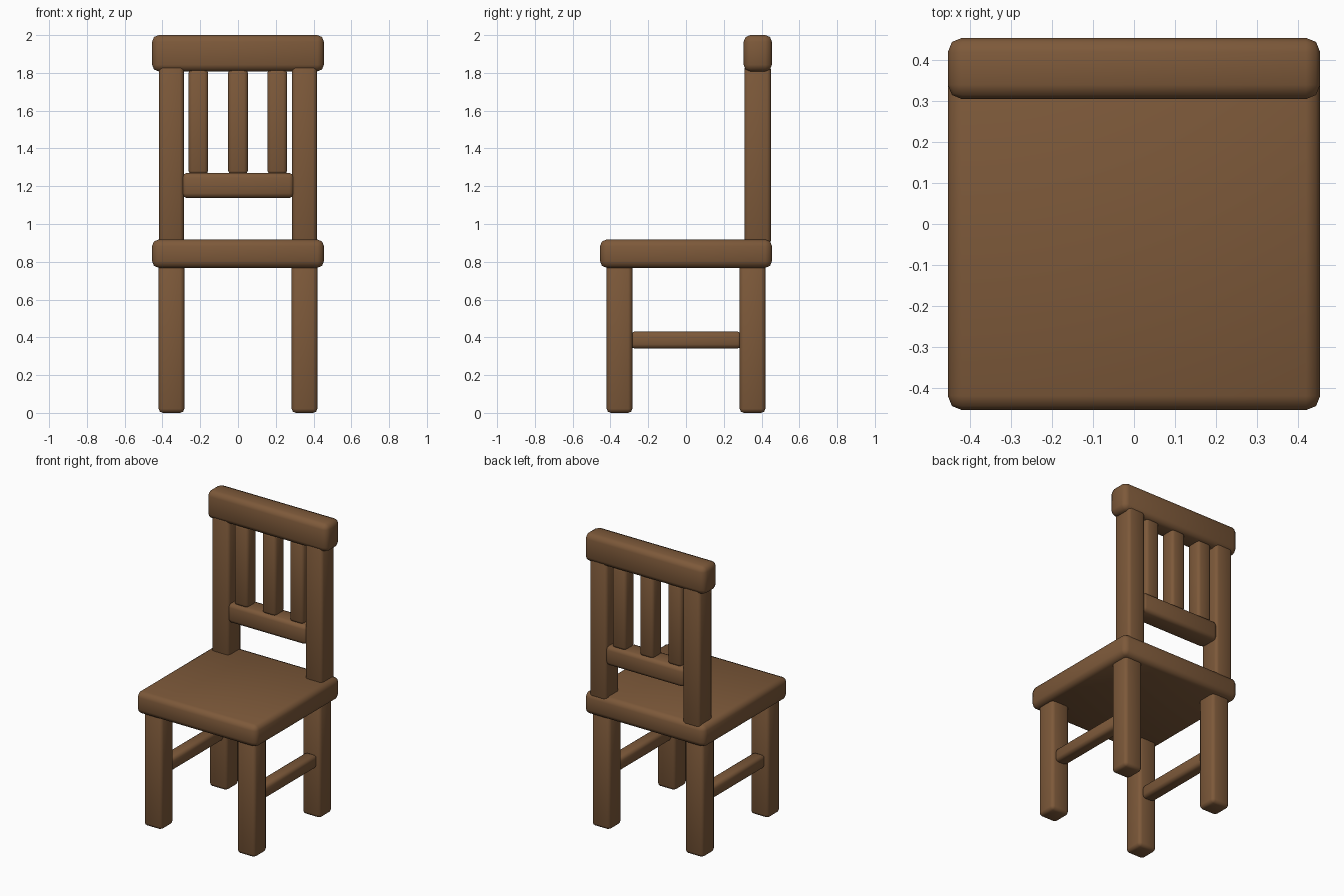
import bpy

if "Cube" in bpy.data.objects:
    bpy.data.objects.remove(bpy.data.objects["Cube"])

wood = bpy.data.materials.new("brown wood")
wood.diffuse_color = (0.205, 0.100, 0.042, 1.0)
wood.use_nodes = True
wood.node_tree.nodes["Principled BSDF"].inputs["Base Color"].default_value = wood.diffuse_color


def block(name, x, y, z, bevel):
    """Softly bevelled box from (min, max) ranges on each axis."""
    bpy.ops.mesh.primitive_cube_add(
        size=1, location=[(r[0] + r[1]) / 2 for r in (x, y, z)])
    ob = bpy.context.object
    ob.name = name
    ob.scale = [r[1] - r[0] for r in (x, y, z)]
    bpy.ops.object.transform_apply(location=False, rotation=False, scale=True)
    mod = ob.modifiers.new("soft edges", "BEVEL")
    mod.width = bevel
    mod.segments = 2
    ob.data.materials.append(wood)
    bpy.ops.object.shade_smooth()
    return ob


# seat and top rail
block("seat", (-0.455, 0.455), (-0.455, 0.455), (0.768, 0.918), 0.035)
block("top_rail", (-0.455, 0.455), (0.305, 0.455), (1.808, 2.0), 0.035)

for s, side in ((-1, "left"), (1, "right")):
    cx = s * 0.352
    span = (cx - 0.068, cx + 0.068)
    # legs
    block(side + "_front_leg", span, (-0.42, -0.284), (0, 0.79), 0.022)
    block(side + "_back_leg", span, (0.284, 0.42), (0, 0.79), 0.022)
    # back posts
    block(side + "_back_post", (cx - 0.065, cx + 0.065), (0.309, 0.449),
          (0.89, 1.84), 0.02)
    # side stretcher between the legs
    block(side + "_stretcher", (cx - 0.044, cx + 0.044), (-0.295, 0.295),
          (0.341, 0.43), 0.022)

# lower back rail
block("lower_back_rail", (-0.297, 0.297), (0.309, 0.449), (1.138, 1.27), 0.025)

# back slats
for i, cx in enumerate((-0.21, 0, 0.208)):
    block(f"back_slat_{i + 1}", (cx - 0.052, cx + 0.052), (0.327, 0.431),
          (1.262, 1.82), 0.02)
